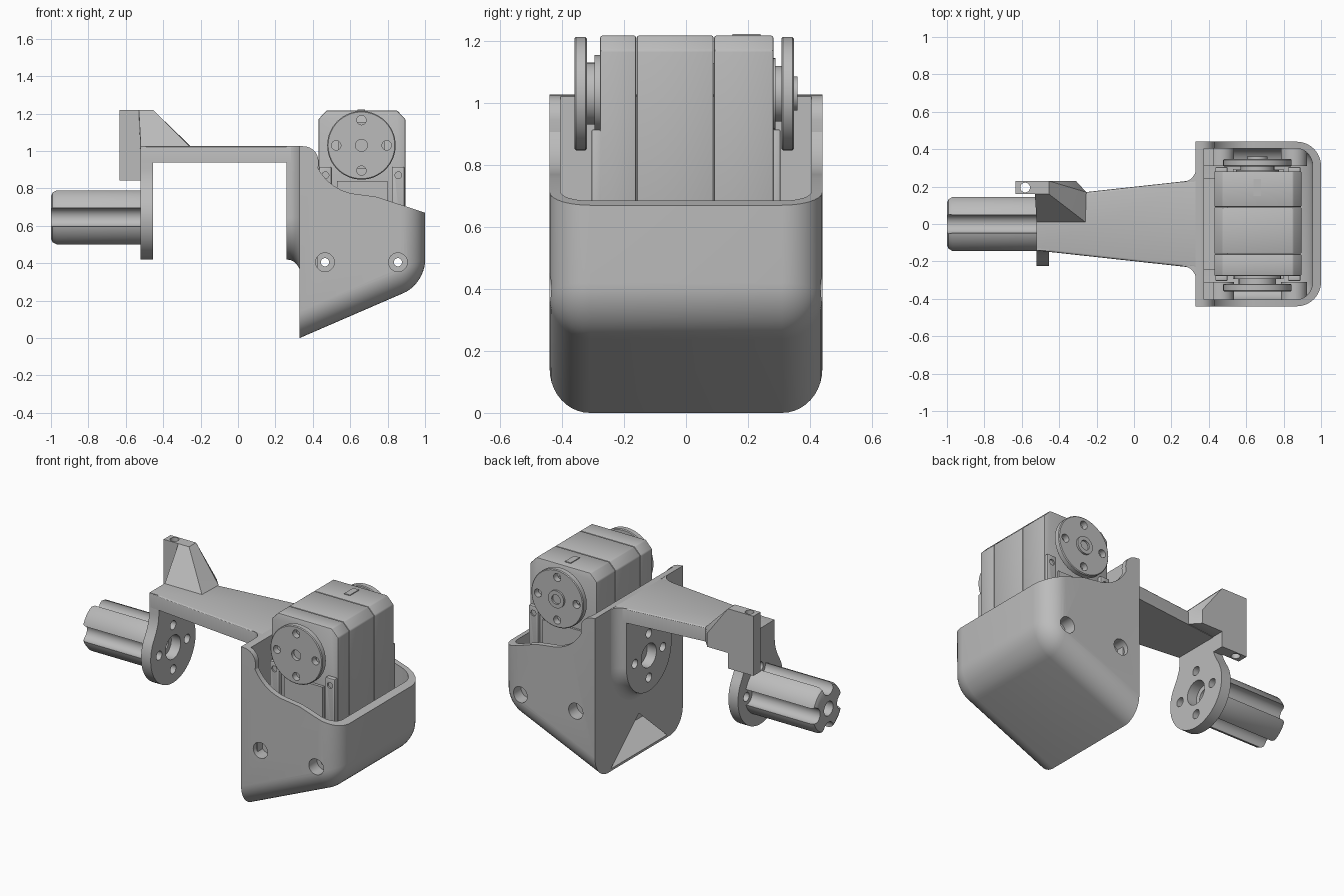
import bpy, bmesh
from math import sin, cos, radians
from mathutils import Vector

cube = bpy.data.objects.get("Cube")
if cube:
    bpy.data.objects.remove(cube, do_unlink=True)

grey = bpy.data.materials.new("plain grey")
grey.use_nodes = True
COLOUR = (0.5, 0.5, 0.5, 1)
grey.diffuse_color = COLOUR
grey.node_tree.nodes["Principled BSDF"].inputs["Base Color"].default_value = COLOUR


def arc(cx, cy, r, a0, a1, n=24):
    steps = [radians(a0 + (a1 - a0) * i / n) for i in range(n + 1)]
    return [(cx + r * cos(a), cy + r * sin(a)) for a in steps]


def ring(cx, cy, r, n=40):
    return arc(cx, cy, r, 0, 360, n)[:-1]


def place(p, axis, t):
    """Put a 2D point on the plane across the axis at t."""
    return {"x": (t, *p), "y": (p[0], t, p[1]), "z": (*p, t)}[axis]


def to_object(name, bm):
    bmesh.ops.recalc_face_normals(bm, faces=bm.faces)
    mesh = bpy.data.meshes.new(name)
    bm.to_mesh(mesh)
    bm.free()
    ob = bpy.data.objects.new(name, mesh)
    bpy.context.collection.objects.link(ob)
    mesh.materials.append(grey)
    return ob


def loft(name, sections, pick=None, bevel=0, segs=8):
    """Skin a closed solid through sections; bevel the edges chosen by pick."""
    bm = bmesh.new()
    rows = [[bm.verts.new(p) for p in s] for s in sections]
    n = len(rows[0])
    for a, b in zip(rows, rows[1:]):
        for i in range(n):
            j = (i + 1) % n
            bm.faces.new((a[i], a[j], b[j], b[i]))
    bm.faces.new(rows[0])
    bm.faces.new(rows[-1])
    bmesh.ops.recalc_face_normals(bm, faces=bm.faces)
    if bevel:
        edges = [e for e in bm.edges if pick is None or pick(*[v.co for v in e.verts])]
        bmesh.ops.bevel(bm, geom=edges, offset=bevel, segments=segs, profile=0.5, affect="EDGES")
    return to_object(name, bm)


def prism(name, pts, axis, a, b, **kw):
    return loft(name, [[place(p, axis, t) for p in pts] for t in (a, b)], **kw)


def box(name, x, y, z, **kw):
    return prism(name, [(x[0], y[0]), (x[1], y[0]), (x[1], y[1]), (x[0], y[1])], "z", *z, **kw)


def combine(ob, tools, operation="DIFFERENCE"):
    """Boolean the tools into the object, then drop them."""
    for tool in tools:
        mod = ob.modifiers.new("cut", "BOOLEAN")
        mod.operation, mod.object, mod.solver = operation, tool, "EXACT"
        bpy.context.view_layer.objects.active = ob
        bpy.ops.object.modifier_apply(modifier=mod.name)
        bpy.data.objects.remove(tool, do_unlink=True)


def drill(ob, axis, a, b, holes):
    combine(ob, [prism("drill", ring(*h), axis, a, b) for h in holes])


def bolt_circle(cx, cy, spread, r, start=0):
    return [(*p, r) for p in arc(cx, cy, spread, start, start + 270, 3)]


# Housing: side profile, rounded along the sloped floor and the far wall
HX, HY = 0.33, 0.44
side = [(HX, 0), (1, 0.29), (1, 0.67), (0.74, 0.755)]
side += arc(0.66, 1.03, 0.262, 265, 208, 14) + arc(0.35, 0.945, 0.08, 0, 90, 8) + [(HX, 1.027)]


def low_or_far(far, slope_z):
    def pick(p, q):
        def edge(v):
            return v.x > far - 0.01 or v.z < slope_z(v.x) + 0.01
        along = abs(p.y - q.y) < 0.01
        corner = p.x > far - 0.01 and p.z < slope_z(far) + 0.01 and not along
        return (along and edge(p) and edge(q)) or corner
    return pick


housing = prism("housing", side, "y", -HY, HY, bevel=0.13, segs=10,
                pick=low_or_far(1, lambda x: 0.433 * (x - HX)))
inner = [(0.375, 0.07), (0.955, 0.325), (0.955, 1.3), (0.375, 1.3)]
cavity = prism("cavity", inner, "y", -0.405, 0.405, bevel=0.09, segs=8,
               pick=low_or_far(0.955, lambda x: 0.07 + 0.44 * (x - 0.375)))
combine(housing, [cavity])
screw_spots = [(0.465, 0.405), (0.855, 0.405)]
for s in (-1, 1):
    combine(housing, [prism("boss", ring(*c, 0.07), "y", s * 0.31, s * 0.42) for c in screw_spots], "UNION")
    drill(housing, "y", s * 0.36, s * 0.5, [(*c, 0.05) for c in screw_spots])
    drill(housing, "y", s * 0.25, s * 0.5, [(*c, 0.022) for c in screw_spots])
    box("corner_post", (0.37, 0.425), sorted((s * 0.31, s * 0.41)), (0.3, 0.67))
# Triangular window that follows the sloped floor
tri = [(-0.28, 0.015), (0.28, 0.015), (0, 0.26)]
combine(housing, [loft("window", [[(x, y, z + 0.44 * (x - HX)) for y, z in tri] for x in (0.3, 0.5)])])

# Motor: three case slices with chamfered top corners
case = [(0.43, 0.45), (0.895, 0.45), (0.895, 1.17), (0.85, 1.217), (0.475, 1.217), (0.43, 1.17)]
for name, a, b in (("front", -0.277, -0.161), ("middle", -0.159, 0.089), ("rear", 0.091, 0.282)):
    prism("motor_case_" + name, case, "y", a, b, bevel=0.006, segs=2)
box("motor_key", (0.64, 0.68), (0.15, 0.24), (1.21, 1.222))
for s in (-1, 1):
    for n, x in (("inner", (0.435, 0.5)), ("outer", (0.825, 0.89))):
        ear = box("motor_ear_" + n, x, sorted((s * 0.27, s * 0.305)), (0.46, 0.915), bevel=0.006, segs=2)
        drill(ear, "y", s * 0.295, s * 0.4, [(sum(x) / 2, 0.87, 0.018)])
    box("motor_base_rim", (0.53, 0.8), sorted((s * 0.27, s * 0.295)), (0.46, 0.84))

# Horn discs on both ends of the motor shaft
AX, AZ = 0.66, 1.03
for name, hub_r, y0, y1, y2 in (("front", 0.1, -0.27, -0.32, -0.36), ("rear", 0.09, 0.27, 0.308, 0.348)):
    prism(name + "_hub", ring(AX, AZ, hub_r), "y", y0, y1)
    prism(name + "_hub_collar", ring(AX, AZ, hub_r + 0.025), "y", y0, (y0 + y1) / 2)
    t = (y2 - y1) * 0.12
    secs = [(y1, 0.178), (y1 + t, 0.183), (y2 - t, 0.183), (y2, 0.178)]
    horn = loft(name + "_horn", [[place(p, "y", y) for p in ring(AX, AZ, r, 64)] for y, r in secs])
    drill(horn, "y", y1 * 0.98, y2 * 1.1, bolt_circle(AX, AZ, 0.135, 0.025))
    if name == "front":
        drill(horn, "y", y1 * 1.05, y2 * 1.1, [(AX, AZ, 0.032)])
cap = prism("rear_horn_cap", ring(AX, AZ, 0.055), "y", 0.34, 0.36)
drill(cap, "y", 0.345, 0.4, [(AX, AZ, 0.03)])

# Tapered arm
plan = [(-0.52, -0.142), (0.33, -0.235), (0.33, 0.235), (-0.52, 0.142)]
prism("arm", plan, "z", 0.937, 1.027, bevel=0.012, segs=3,
      pick=lambda p, q: p.z > 1 and q.z > 1 and abs(p.x - q.x) > 0.5)

# Mount plate flaring into the housing, and the round plate at the far end
CZ = 0.645


def flared(x, d):
    pts = [(-0.225 - d, 1.026)] + arc(0, CZ, 0.225 + d, 180, 360, 32) + [(0.225 + d, 1.026)]
    return [place(p, "x", x) for p in pts]


flare = [flared(0.26, 0)] + [flared(0.26 + 0.075 * sin(radians(a)), 0.085 * (1 - cos(radians(a))))
                             for a in range(15, 91, 15)]
mount = loft("mount_plate", flare)
plate_holes = [(0, CZ, 0.075)] + bolt_circle(0, CZ, 0.14, 0.028)
drill(mount, "x", 0.2, 0.325, plate_holes)

neck = [(0.142, 1.027), (0.143, 0.9), (0.15, 0.85), (0.168, 0.805)]
outline = neck + arc(0, CZ, 0.225, 33, -213, 40) + [(-y, z) for y, z in reversed(neck)]
end_plate = prism("end_plate", outline, "x", -0.522, -0.455)
drill(end_plate, "x", -0.6, -0.4, plate_holes)

# Fluted grip with rounded end and bore
secs = [(-1, 0.123), (-0.991, 0.142), (-0.97, 0.153), (-0.52, 0.153)]
grip = loft("fluted_grip", [[place(p, "x", x) for p in ring(0, CZ, r, 64)] for x, r in secs])
drill(grip, "x", -1.1, -0.4, [(0, CZ, 0.045)] + bolt_circle(0, CZ, 0.135, 0.05))

# Upright tab and its faceted gusset
tab = box("upright_tab", (-0.634, -0.5), (0.16, 0.23), (0.842, 1.22))
drill(tab, "z", 0.7, 1.3, [(-0.582, 0.195, 0.026)])
bm = bmesh.new()
top = [(-0.53, 0.16), (-0.455, 0.16), (-0.455, 0.23), (-0.53, 0.23)]
foot = [(-0.52, 0.01), (-0.26, 0.01), (-0.255, 0.17), (-0.31, 0.23), (-0.52, 0.23)]
for pts, z in ((top, 1.22), (foot, 1.027), (foot[2:], 0.94)):
    for p in pts:
        bm.verts.new((*p, z))
bm.verts.new((-0.52, 0.12, 0.94))
hull = bmesh.ops.convex_hull(bm, input=bm.verts)
bmesh.ops.delete(bm, geom=[v for v in hull["geom_interior"] if isinstance(v, bmesh.types.BMVert)], context="VERTS")
bmesh.ops.dissolve_limit(bm, angle_limit=0.02, verts=bm.verts, edges=bm.edges)
to_object("tab_gusset", bm)
box("tab_root", (-0.52, -0.455), (0.1, 0.23), (0.842, 0.95))

# Smooth the rounded faces and keep edges sharp
for ob in bpy.data.objects:
    if ob.type == "MESH":
        ob.select_set(True)
        bpy.context.view_layer.objects.active = ob
bpy.ops.object.shade_smooth_by_angle(angle=radians(30))
